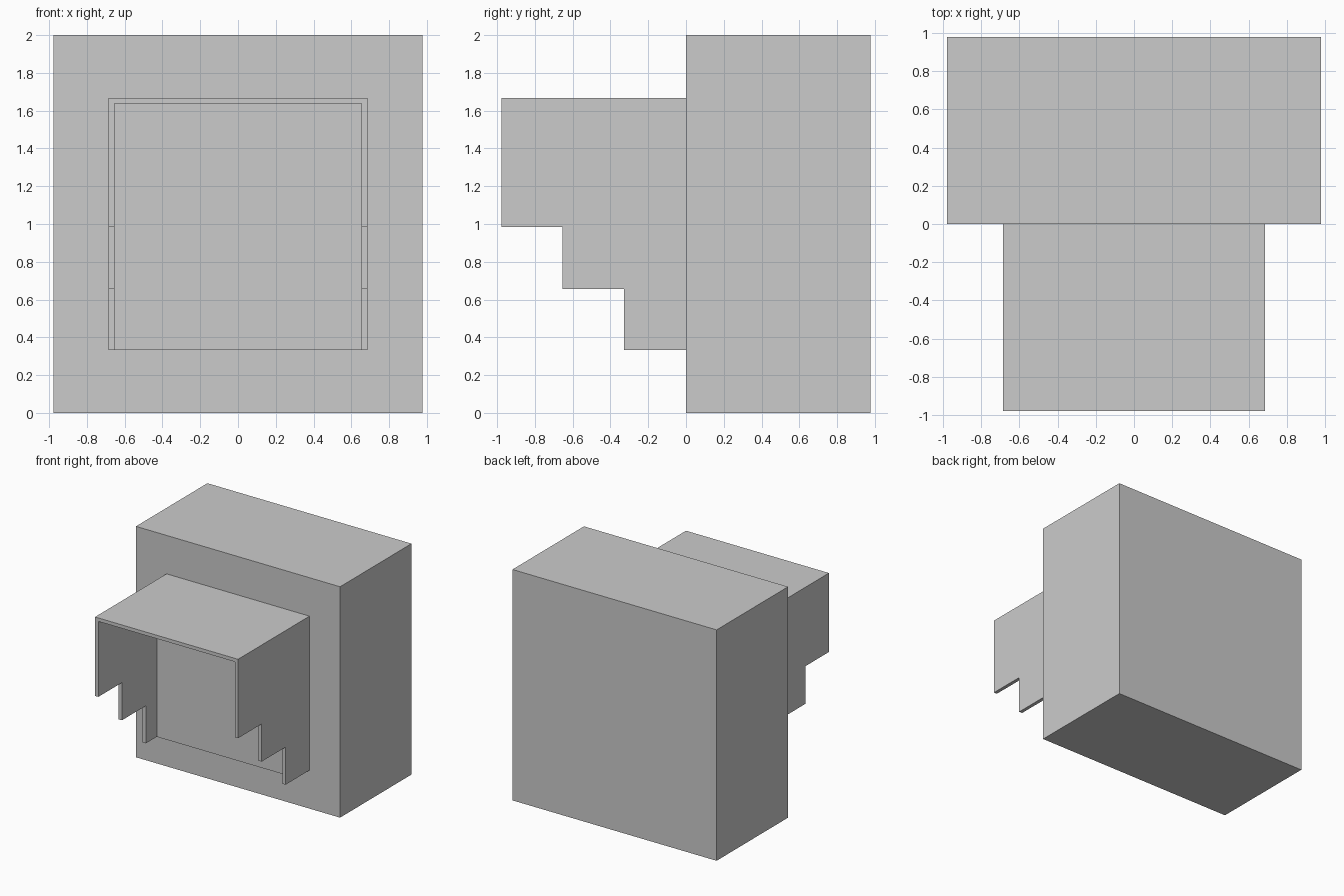
import bpy, bmesh
from mathutils import Vector

if "Cube" in bpy.data.objects:
    bpy.data.objects.remove(bpy.data.objects["Cube"])


def prism(name, points, direction):
    """Extrude a flat outline along a direction into a closed solid."""
    bm = bmesh.new()
    face = bm.faces.new([bm.verts.new(p) for p in points])
    ext = bmesh.ops.extrude_face_region(bm, geom=[face], use_keep_orig=True)
    moved = [g for g in ext["geom"] if isinstance(g, bmesh.types.BMVert)]
    bmesh.ops.translate(bm, verts=moved, vec=Vector(direction))
    bmesh.ops.recalc_face_normals(bm, faces=bm.faces)
    mesh = bpy.data.meshes.new(name)
    bm.to_mesh(mesh)
    bm.free()
    obj = bpy.data.objects.new(name, mesh)
    bpy.context.collection.objects.link(obj)
    return obj


def box(name, x, y, z):
    """Axis-aligned box from (min, max) ranges."""
    outline = [(x[0], y[0], z[0]), (x[1], y[0], z[0]),
               (x[1], y[1], z[0]), (x[0], y[1], z[0])]
    return prism(name, outline, (0, 0, z[1] - z[0]))


HALF, DEPTH = 0.978, 0.978      # main block
OUT, INN = 0.685, 0.654         # hood outer and inner half widths
TOP, UNDER, LOW = 1.667, 1.637, 0.332

# Main block
box("main_block", (-HALF, HALF), (0, DEPTH), (0, 2))

# Stepped side walls of the hood
steps = [(0, TOP), (-DEPTH, TOP), (-DEPTH, 0.983), (-0.655, 0.983),
         (-0.655, 0.657), (-0.327, 0.657), (-0.327, LOW), (0, LOW)]
for side, label in ((-1, "left"), (1, "right")):
    prism(f"hood_wall_{label}", [(side * INN, y, z) for y, z in steps],
          (side * (OUT - INN), 0, 0))

# Hood roof
box("hood_roof", (-INN, INN), (-DEPTH, 0), (UNDER, TOP))

# Raised panel inside the hood
box("inner_panel", (-INN, INN), (-0.178, 0), (LOW, UNDER))
